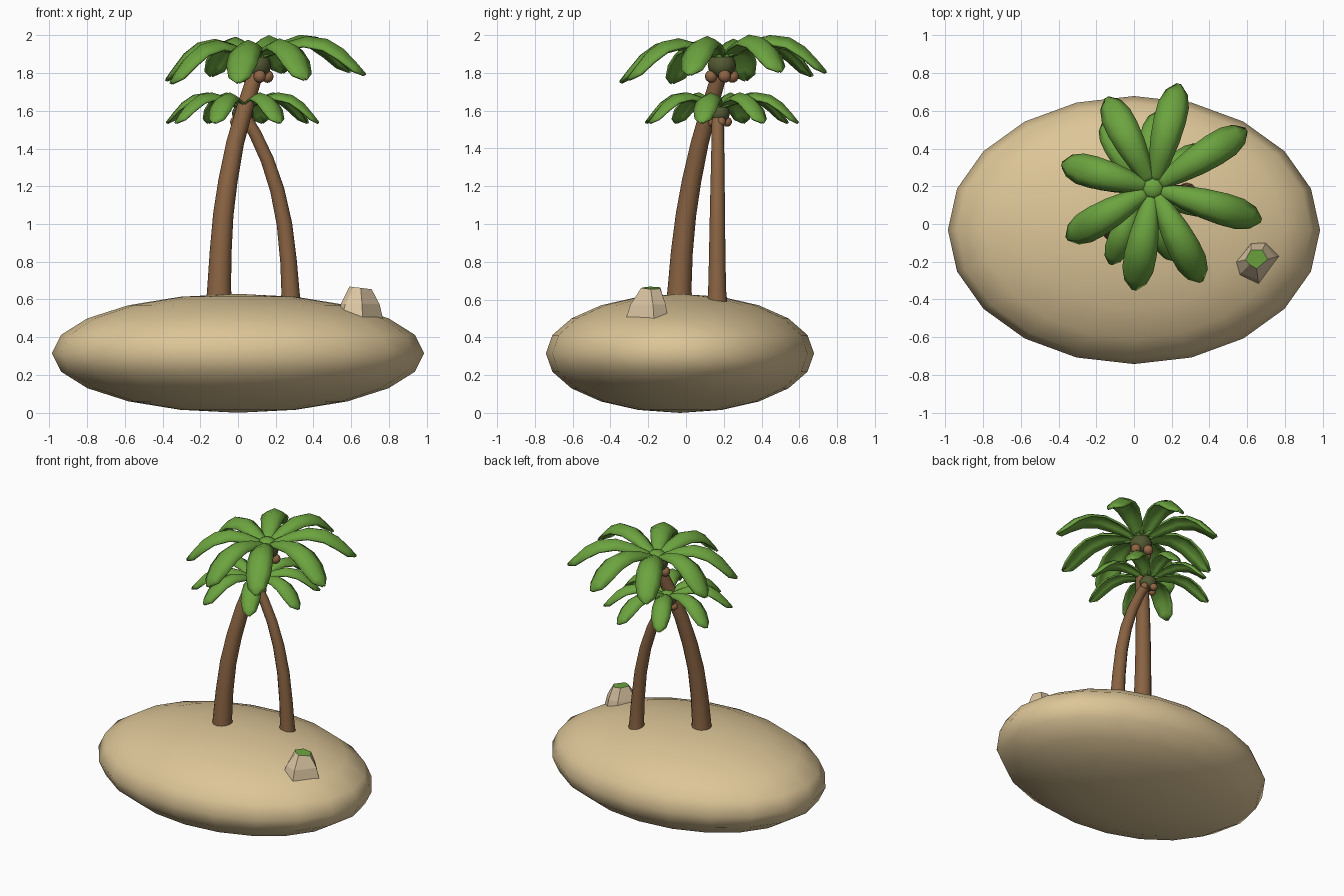
import bpy, bmesh, math
from mathutils import Vector

if "Cube" in bpy.data.objects:
    bpy.data.objects.remove(bpy.data.objects["Cube"])


def material(name, rgb):
    m = bpy.data.materials.new(name)
    m.diffuse_color = (*rgb, 1)
    m.use_nodes = True
    m.node_tree.nodes["Principled BSDF"].inputs["Base Color"].default_value = m.diffuse_color
    return m


SAND = material("sand", (0.72, 0.56, 0.31))
STONE = material("pale stone", (0.72, 0.57, 0.37))
BARK = material("bark brown", (0.25, 0.125, 0.055))
NUT = material("coconut brown", (0.28, 0.13, 0.06))
LEAF = material("leaf green", (0.15, 0.37, 0.05))
OLIVE = material("dark olive", (0.085, 0.10, 0.032))


def finish(name, bm, mats, smooth=None):
    bmesh.ops.recalc_face_normals(bm, faces=bm.faces)
    me = bpy.data.meshes.new(name)
    bm.to_mesh(me)
    bm.free()
    ob = bpy.data.objects.new(name, me)
    bpy.context.collection.objects.link(ob)
    for m in mats:
        me.materials.append(m)
    if smooth:
        bpy.ops.object.select_all(action='DESELECT')
        ob.select_set(True)
        bpy.context.view_layer.objects.active = ob
        bpy.ops.object.shade_smooth_by_angle(angle=math.radians(smooth))
    return ob


def ball(name, centre, radii, mat, segs=12, rings=8):
    bm = bmesh.new()
    bmesh.ops.create_uvsphere(bm, u_segments=segs, v_segments=rings, radius=1)
    for v in bm.verts:
        v.co = Vector(centre) + Vector(a * b for a, b in zip(v.co, radii))
    return finish(name, bm, [mat], 60)


def loft(bm, rings):
    """Skin a list of equally sized point rings and cap both ends."""
    rows = [[bm.verts.new(p) for p in ring] for ring in rings]
    n = len(rows[0])
    for a, b in zip(rows, rows[1:]):
        for i in range(n):
            j = (i + 1) % n
            bm.faces.new((a[i], a[j], b[j], b[i]))
    bm.faces.new(rows[0][::-1])
    return bm.faces.new(rows[-1])


def trunk(name, stations, sides=12):
    """Curved tapering trunk; each station is x, y, z, radius."""
    pts = [Vector(s[:3]) for s in stations]
    rings = []
    for k, s in enumerate(stations):
        t = (pts[min(k + 1, len(pts) - 1)] - pts[max(k - 1, 0)]).normalized()
        if k == 0:
            t = Vector((0, 0, 1))
        u = Vector((0, 1, 0)).cross(t).normalized()
        w = t.cross(u)
        rings.append([pts[k] + s[3] * (u * math.cos(a) + w * math.sin(a))
                      for a in (2 * math.pi * i / sides for i in range(sides))])
    bm = bmesh.new()
    loft(bm, rings)
    finish(name, bm, [BARK], 50)


# Frond stations: distance along, height, half width, edge drop
FROND = [(0.04, 0.055, 0.030, 0.010), (0.12, 0.08, 0.040, 0.02),
         (0.27, 0.12, 0.060, 0.035), (0.46, 0.148, 0.078, 0.045),
         (0.65, 0.13, 0.086, 0.05), (0.80, 0.075, 0.083, 0.05),
         (0.92, 0.00, 0.060, 0.038), (1.0, -0.055, 0.012, 0.01)]


def frond(name, centre, angle, length, scale, slope):
    bm = bmesh.new()
    d = Vector((math.cos(angle), math.sin(angle), 0))
    side = Vector((-d.y, d.x, 0))
    rows = []
    for t, h, w, drop in FROND:
        row = []
        for s in (-1, -0.55, 0, 0.55, 1):
            p = d * (t * length) + side * (w * s)
            p.z = h - drop * abs(s) ** 1.4 + slope * (p.x + p.y)
            row.append(bm.verts.new(Vector(centre) + p * scale))
        rows.append(row)
    for a, b in zip(rows, rows[1:]):
        for i in range(4):
            bm.faces.new((a[i], b[i], b[i + 1], a[i + 1]))
    ob = finish(name, bm, [LEAF], 50)
    thick = ob.modifiers.new("thickness", 'SOLIDIFY')
    thick.thickness = 0.014 * scale
    # keep the upper surface in place, thicken downward
    thick.offset = -1 if ob.data.polygons[0].normal.z > 0 else 1


def crown(prefix, centre, scale, slope, fronds):
    c = Vector(centre)
    for i, (deg, length) in enumerate(fronds):
        frond(f"{prefix}_frond_{i + 1}", c, math.radians(deg), length, scale, slope)
    # olive heart under the leaves, green bud on top
    ball(prefix + "_heart", c, [0.075 * scale, 0.075 * scale, 0.07 * scale], OLIVE)
    ball(prefix + "_bud", c + Vector((0, 0, 0.05 * scale)),
         [0.058 * scale, 0.058 * scale, 0.035 * scale], LEAF)
    # coconuts
    for i in range(4):
        a = math.radians(-75 + 90 * i)
        p = c + Vector((math.cos(a) * 0.058, math.sin(a) * 0.058, -0.058)) * scale
        ball(f"{prefix}_coconut_{i + 1}", p, [0.034 * scale] * 3, NUT, 10, 8)


# Island
ball("island", (0, -0.032, 0.315), (0.986, 0.71, 0.315), SAND, 20, 10)

# Tall palm
trunk("tall_trunk", [(-0.10, -0.035, 0.60, 0.068), (-0.10, -0.034, 0.66, 0.063),
                     (-0.092, -0.022, 0.85, 0.058), (-0.078, 0.0, 1.05, 0.054),
                     (-0.053, 0.03, 1.23, 0.051), (-0.015, 0.073, 1.43, 0.047),
                     (0.035, 0.122, 1.61, 0.044), (0.10, 0.185, 1.82, 0.040)])
crown("tall", (0.10, 0.19, 1.84), 1.0, 0.04,
      [(117, .54), (76, .57), (32, .585), (-16.6, .60),
       (-62.5, .56), (-100.5, .55), (-149.6, .53), (165, .50)])

# Short palm
trunk("short_trunk", [(0.28, 0.165, 0.58, 0.054), (0.278, 0.165, 0.64, 0.048),
                      (0.268, 0.165, 0.80, 0.044), (0.246, 0.166, 1.00, 0.041),
                      (0.208, 0.167, 1.18, 0.038), (0.155, 0.168, 1.34, 0.035),
                      (0.09, 0.168, 1.48, 0.033), (0.03, 0.168, 1.58, 0.031)])
crown("short", (0.025, 0.175, 1.585), 0.76, 0.0,
      [(117, .54), (76, .57), (34, .55), (-13, .545),
       (-62, .55), (-111, .55), (-147, .56), (162, .56)])

# Rock with a mossy top: base, shoulder and top outlines
BASE = [(.525, -.205), (.55, -.28), (.66, -.318), (.768, -.17), (.70, -.095), (.62, -.095)]
TOP = [(.59, -.19), (.612, -.215), (.65, -.237), (.708, -.187), (.68, -.137), (.62, -.137)]
bm = bmesh.new()
mid = [(b[0] * .7 + t[0] * .3, b[1] * .7 + t[1] * .3) for b, t in zip(BASE, TOP)]
top = loft(bm, [[(x, y, 0.50) for x, y in BASE],
                [(x, y, 0.575) for x, y in mid],
                [(x, y, 0.665 - 0.12 * (x - 0.62)) for x, y in TOP]])
top.material_index = 1
finish("rock", bm, [STONE, LEAF])
